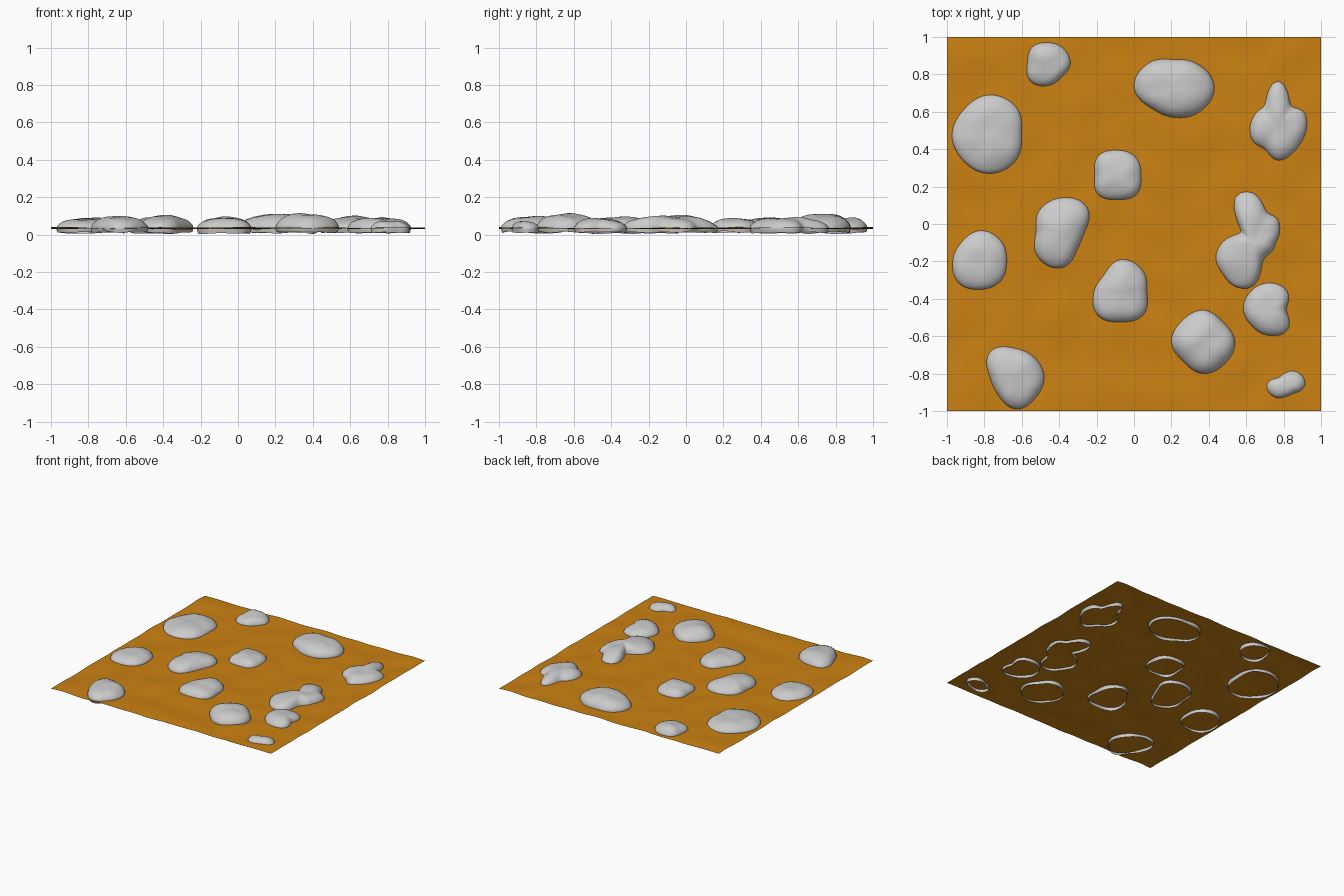
import bpy, bmesh
from math import pi, cos, sin
from mathutils import Vector, noise

if "Cube" in bpy.data.objects:
    bpy.data.objects.remove(bpy.data.objects["Cube"])

SEG = 48                       # points around each stone
GROUND_Z = 0.034


def finish(name, bm):
    bmesh.ops.recalc_face_normals(bm, faces=bm.faces)
    for f in bm.faces:
        f.smooth = True
    me = bpy.data.meshes.new(name)
    bm.to_mesh(me)
    bm.free()
    ob = bpy.data.objects.new(name, me)
    bpy.context.collection.objects.link(ob)
    return ob


def radius_at(radii, t):
    """Smooth closed interpolation of evenly spaced radii, t in 0..1."""
    n = len(radii)
    i, u = int(t * n), t * n - int(t * n)
    a, b, c, d = (radii[(i + k) % n] for k in (-1, 0, 1, 2))
    return b + 0.5 * u * (c - a + u * (2*a - 5*b + 4*c - d + u * (3*(b - c) + d - a)))


# open shell section: (outline scale, share of the height above ground)
SECTION = [(0.96, None), (0.99, 0.0), (1.0, 0.14), (0.97, 0.32), (0.90, 0.50),
           (0.79, 0.68), (0.64, 0.82), (0.46, 0.92), (0.26, 0.98), (0.10, 1.0)]
count = 0


def stone(x, y, top, *radii):
    """Flat rounded stone, open below, its rim sunk through the ground."""
    global count
    count += 1
    bm = bmesh.new()
    rings = []
    for s, share in SECTION:
        ring = []
        for j in range(SEG):
            t = j / SEG
            r = radius_at(radii, t) * s
            p = Vector((x + r * cos(2*pi*t), y + r * sin(2*pi*t), 0))
            if share is None:
                z = 0.011 + 0.012 * noise.noise(p * 7)
            else:
                z = GROUND_Z - 0.008 + (top - GROUND_Z + 0.008) * share
                z += 0.012 * share * noise.noise(p * 9)
            ring.append(bm.verts.new((p.x, p.y, max(z, 0))))
        rings.append(ring)
    for a, b in zip(rings, rings[1:]):
        for j in range(SEG):
            k = (j + 1) % SEG
            bm.faces.new((a[j], a[k], b[k], b[j]))
    mid = bm.verts.new((x, y, sum(v.co.z for v in rings[-1]) / SEG))
    for j in range(SEG):
        bm.faces.new((rings[-1][j], rings[-1][(j + 1) % SEG], mid))
    finish(f"stone_{count:02d}", bm)


# gently uneven ground sheet
bm = bmesh.new()
bmesh.ops.create_grid(bm, x_segments=48, y_segments=48, size=1)
for v in bm.verts:
    v.co.z = GROUND_Z + 0.009 * noise.noise(v.co * 5)
ground = finish("ground", bm)
mat = bpy.data.materials.new("ochre_earth")
mat.diffuse_color = (0.60, 0.22, 0.006, 1)
mat.use_nodes = True
mat.node_tree.nodes["Principled BSDF"].inputs["Base Color"].default_value = mat.diffuse_color
ground.data.materials.append(mat)

# stones: centre x, y, top height, then outline radii counter-clockwise from +x
stone(-.46, .86, .090, .12, .115, .11, .12, .11, .135, .12, .105)
stone(-.78, .48, .090, .18, .21, .21, .185, .193, .195, .21, .205)
stone(.21, .73, .112, .22, .18, .15, .185, .21, .16, .16, .19)
stone(.77, .52, .092, .155, .16, .135, .245, .14, .14, .15, .155, .14, .18, .16, .15)
stone(.64, -.10, .098, .12, .15, .18, .18, .265, .26, .10, .11,
      .17, .22, .235, .255, .23, .12, .10, .11)
stone(.715, -.46, .088, .10, .145, .145, .135, .13, .12, .135, .15)
stone(.81, -.86, .075, .105, .095, .065, .055, .10, .09, .065, .065)
stone(.37, -.63, .112, .17, .15, .17, .16, .17, .15, .17, .165)
stone(-.07, -.365, .095, .14, .165, .175, .13, .145, .175, .16, .17)
stone(-.39, -.045, .102, .125, .195, .185, .165, .135, .18, .19, .125)
stone(-.09, .26, .088, .13, .14, .135, .145, .12, .145, .13, .145)
stone(-.82, -.20, .085, .14, .155, .165, .145, .15, .165, .15, .15)
stone(-.63, -.82, .100, .15, .145, .155, .195, .14, .135, .17, .15)
